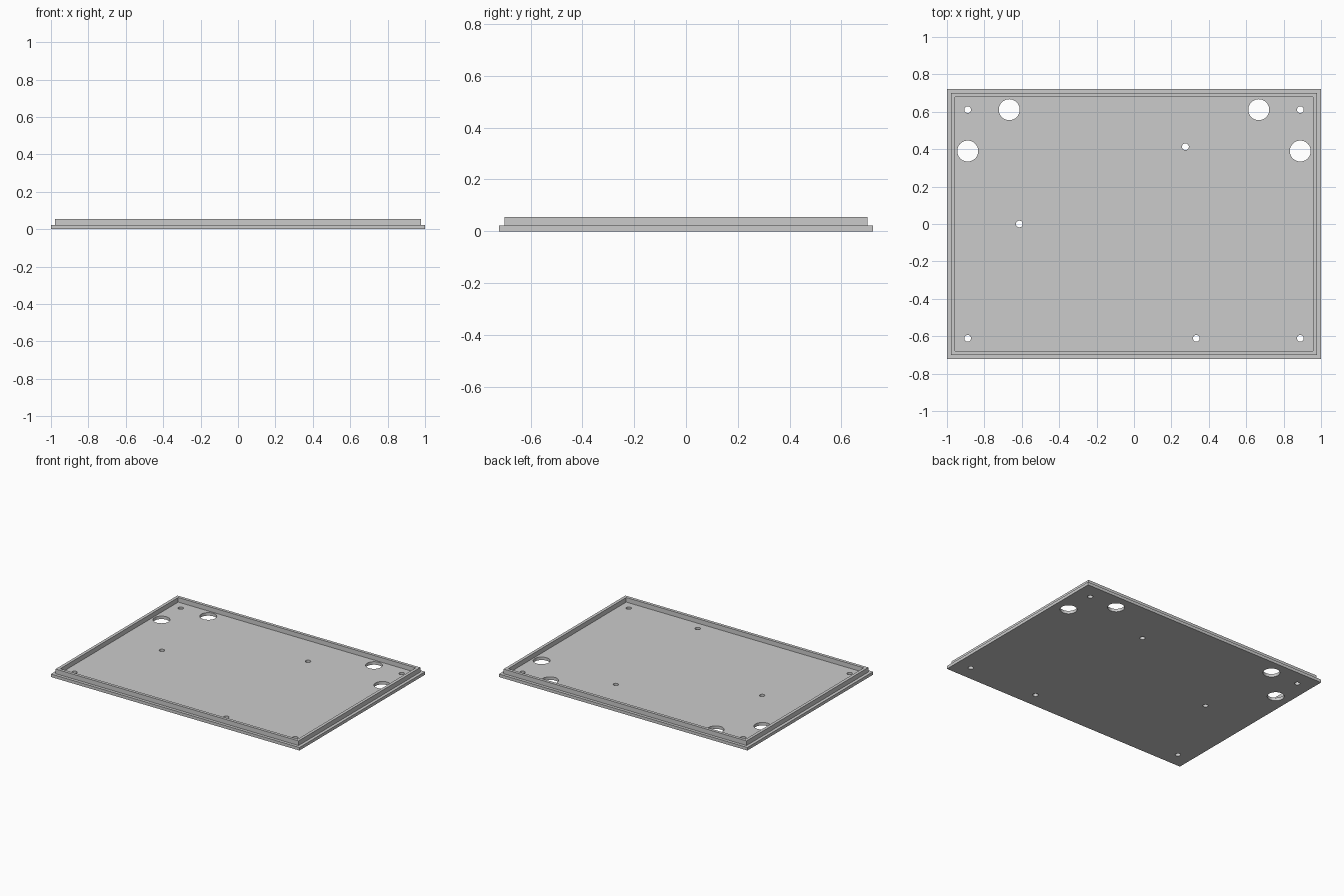
import bpy
import bmesh
from mathutils import Matrix

cube = bpy.data.objects.get("Cube")
if cube:
    bpy.data.objects.remove(cube, do_unlink=True)

HALF_X, HALF_Y = 1.0, 0.722
FLOOR, TOP = 0.022, 0.0555
STEP = 0.022  # ledge width and lip thickness
BIG_R, SMALL_R = 0.056, 0.018

grey = bpy.data.materials.new("light grey")
grey.use_nodes = True
grey.diffuse_color = (0.6, 0.6, 0.6, 1)
grey.node_tree.nodes["Principled BSDF"].inputs["Base Color"].default_value = (0.6, 0.6, 0.6, 1)


def make_object(name, bm):
    mesh = bpy.data.meshes.new(name)
    bmesh.ops.recalc_face_normals(bm, faces=bm.faces)
    bm.to_mesh(mesh)
    bm.free()
    obj = bpy.data.objects.new(name, mesh)
    bpy.context.collection.objects.link(obj)
    mesh.materials.append(grey)
    return obj


# Base plate with a raised lip set in from its edge
bm = bmesh.new()
bmesh.ops.create_cube(bm, size=1, matrix=Matrix.Translation((0, 0, FLOOR / 2))
                      @ Matrix.Diagonal((2 * HALF_X, 2 * HALF_Y, FLOOR, 1)))
bm.normal_update()
top = max(bm.faces, key=lambda f: f.calc_center_median().z)
bmesh.ops.inset_region(bm, faces=[top], thickness=STEP, use_even_offset=True)
lip = bmesh.ops.inset_region(bm, faces=[top], thickness=STEP, use_even_offset=True)["faces"]
raised = bmesh.ops.extrude_face_region(bm, geom=lip)["geom"]
bmesh.ops.delete(bm, geom=lip, context="FACES_ONLY")
for v in raised:
    if isinstance(v, bmesh.types.BMVert):
        v.co.z = TOP
panel = make_object("cover_panel", bm)

# Holes: two large pairs, four corner screws and three odd mounting points
holes = [(0.275, 0.413, SMALL_R), (-0.613, 0.0, SMALL_R), (0.333, -0.611, SMALL_R)]
for side in (-1, 1):
    holes += [(side * 0.667, 0.611, BIG_R), (side * 0.889, 0.39, BIG_R),
              (side * 0.889, 0.611, SMALL_R), (side * 0.889, -0.611, SMALL_R)]
bm = bmesh.new()
for x, y, r in holes:
    bmesh.ops.create_cone(bm, cap_ends=True, segments=48, radius1=r, radius2=r,
                          depth=0.2, matrix=Matrix.Translation((x, y, 0)))
cutter = make_object("hole_cutter", bm)
cutter.hide_render = True

cut = panel.modifiers.new("holes", "BOOLEAN")
cut.operation = "DIFFERENCE"
cut.solver = "EXACT"
cut.object = cutter
bpy.ops.object.select_all(action="DESELECT")
panel.select_set(True)
bpy.context.view_layer.objects.active = panel
bpy.ops.object.modifier_apply(modifier=cut.name)
bpy.data.objects.remove(cutter, do_unlink=True)

# Smooth hole walls, sharp edges elsewhere
bpy.ops.object.shade_smooth_by_angle(angle=0.52)
